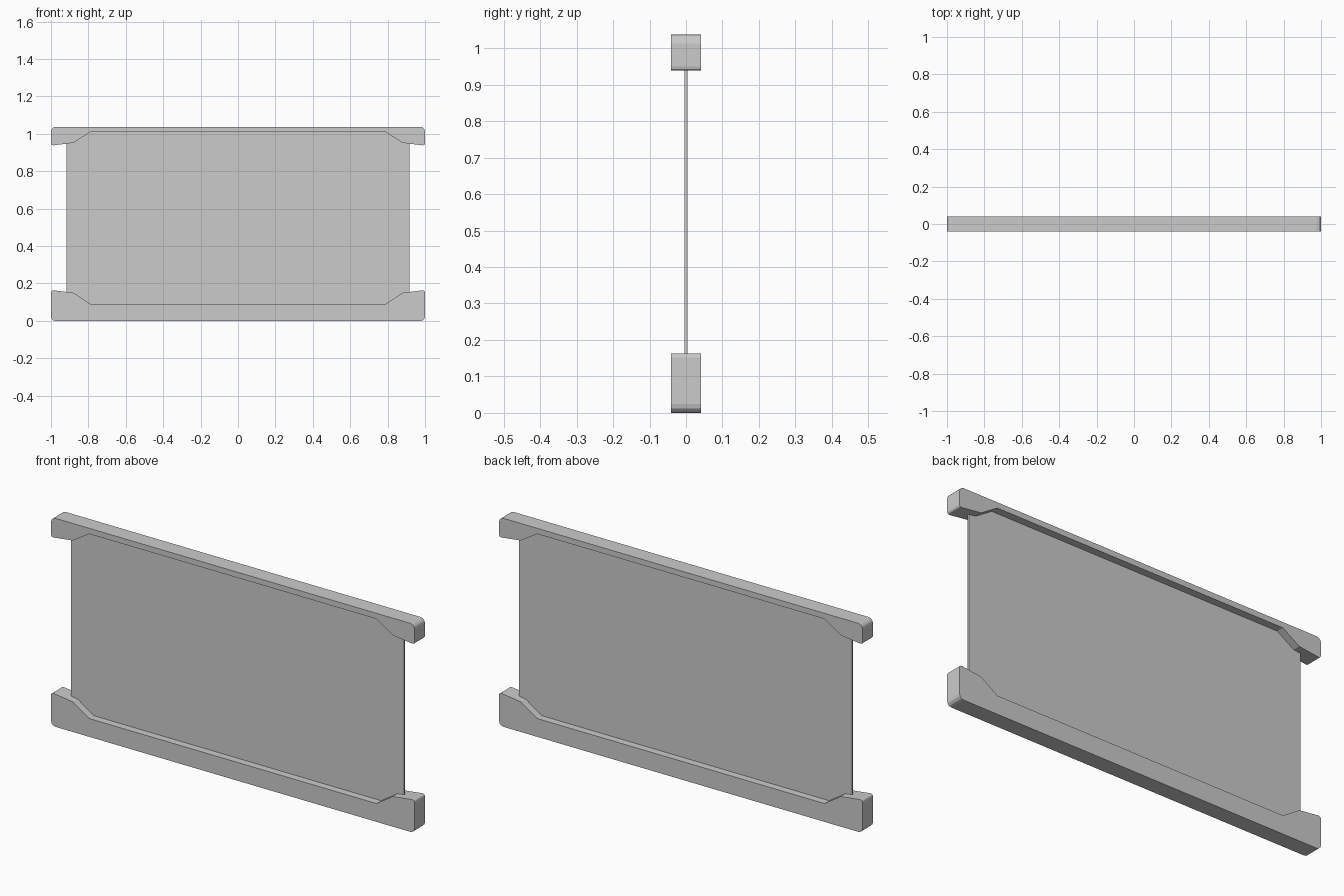
import bpy, bmesh

if "Cube" in bpy.data.objects:
    bpy.data.objects.remove(bpy.data.objects["Cube"])

DEPTH = 0.041  # half thickness of the rails


def make_rail(name, outer, tip, kink, flat):
    """Extrude a mirrored rail profile with rounded end corners."""
    half = [(1.0, outer), (1.0, tip), (0.88, kink), (0.79, flat)]
    pts = half + [(-x, z) for x, z in reversed(half)]
    bm = bmesh.new()
    verts = [bm.verts.new((x, -DEPTH, z)) for x, z in pts]
    face = bm.faces.new(verts)
    # round outer corners, then the smaller inner corners
    for z, r in ((outer, 0.024), (tip, 0.013)):
        corners = [v for v in bm.verts
                   if abs(abs(v.co.x) - 1) < 1e-5 and abs(v.co.z - z) < 1e-5]
        bmesh.ops.bevel(bm, geom=corners, offset=r, segments=3,
                        profile=0.5, affect='VERTICES')
    # give the profile its thickness
    res = bmesh.ops.extrude_face_region(bm, geom=bm.faces[:])
    moved = [g for g in res['geom'] if isinstance(g, bmesh.types.BMVert)]
    bmesh.ops.translate(bm, verts=moved, vec=(0, 2 * DEPTH, 0))
    bmesh.ops.recalc_face_normals(bm, faces=bm.faces[:])
    mesh = bpy.data.meshes.new(name)
    bm.to_mesh(mesh)
    bm.free()
    obj = bpy.data.objects.new(name, mesh)
    bpy.context.collection.objects.link(obj)
    return obj


# rails
make_rail("bottom_rail", 0.0, 0.165, 0.15, 0.091)
make_rail("top_rail", 1.037, 0.937, 0.952, 1.009)

# thin panel slotted between the rails
z0, z1 = 0.08, 1.02
bpy.ops.mesh.primitive_cube_add(size=1, location=(0, 0, (z0 + z1) / 2))
panel = bpy.context.object
panel.name = "panel"
panel.scale = (1.834, 0.008, z1 - z0)
bpy.ops.object.transform_apply(location=False, rotation=False, scale=True)
